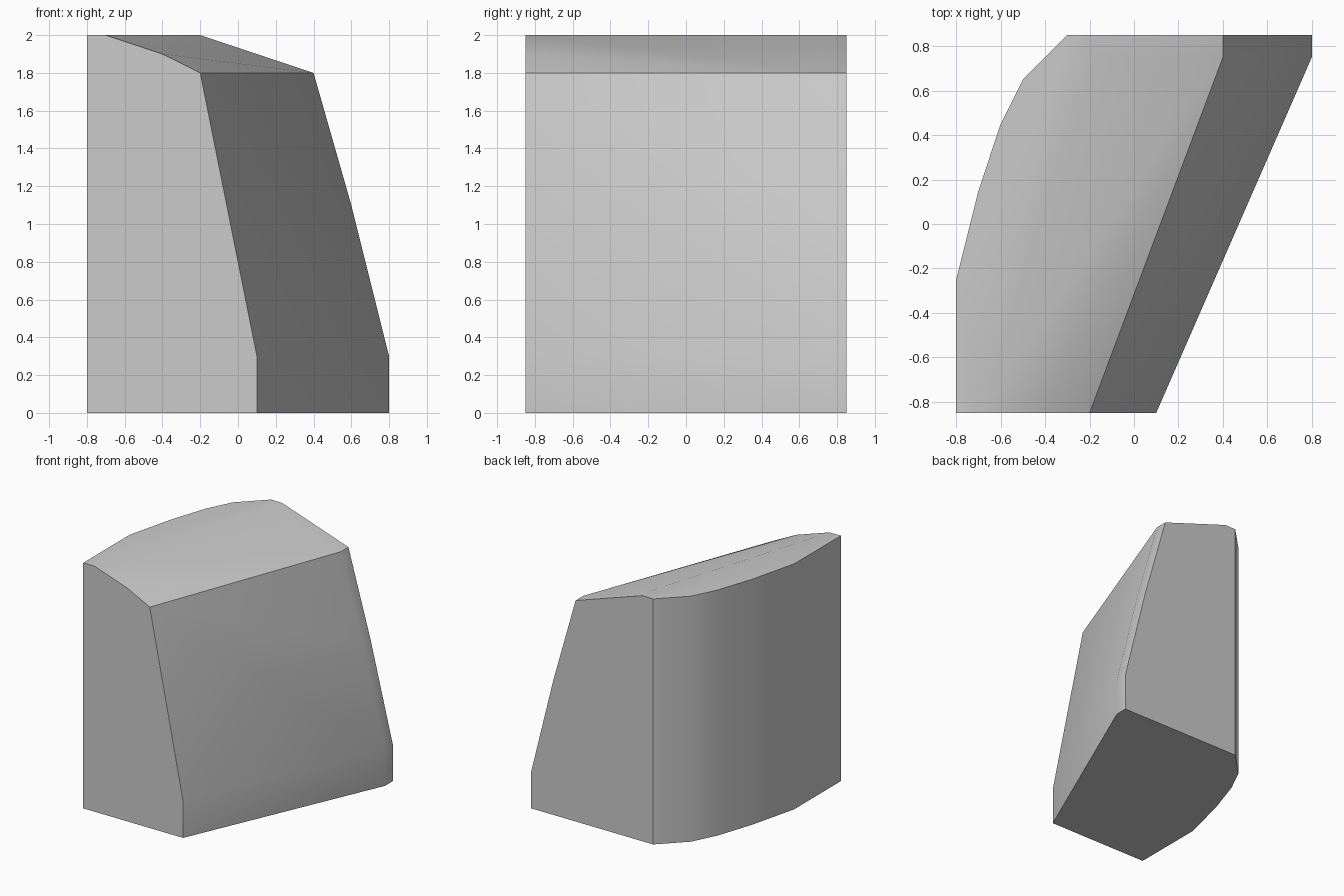
import bpy
import bmesh
import math

cube = bpy.data.objects.get("Cube")
if cube:
    bpy.data.objects.remove(cube, do_unlink=True)

HEIGHT = 2.0
FRONT, SHOULDER, BACK = -0.85, 0.75, 0.85

# One plain grey for the whole block
grey = bpy.data.materials.new("plain grey")
grey.use_nodes = True
colour = (0.6, 0.6, 0.6, 1.0)
grey.diffuse_color = colour
grey.node_tree.nodes["Principled BSDF"].inputs["Base Color"].default_value = colour

# Upright curved wall on the -x side, as a plan (x, y)
curved_wall = [(-0.8, FRONT), (-0.8, -0.25), (-0.7, 0.15),
               (-0.6, 0.45), (-0.5, 0.65), (-0.3, BACK)]
# Sloping side as sections (x, z), from the crown down to the floor
front_section = [(-0.7, HEIGHT), (-0.4, 1.9), (-0.2, 1.8), (0.1, 0.3), (0.1, 0)]
back_section = [(-0.2, HEIGHT), (0.4, 1.8), (0.6, 1.1), (0.8, 0.3), (0.8, 0)]

points = [(x, y, z) for x, y in curved_wall for z in (0, HEIGHT)]
points += [(x, FRONT, z) for x, z in front_section]
points += [(x, y, z) for y in (SHOULDER, BACK) for x, z in back_section]

# Skin the sections into one convex block and merge the flat faces
bm = bmesh.new()
for p in points:
    bm.verts.new(p)
bmesh.ops.convex_hull(bm, input=bm.verts[:])
bmesh.ops.dissolve_limit(bm, angle_limit=math.radians(0.1),
                         verts=bm.verts[:], edges=bm.edges[:])
bmesh.ops.recalc_face_normals(bm, faces=bm.faces[:])

mesh = bpy.data.meshes.new("skewed_block")
bm.to_mesh(mesh)
bm.free()
mesh.materials.append(grey)
block = bpy.data.objects.new("skewed_block", mesh)
bpy.context.collection.objects.link(block)

# Soft folds, crisp outer edges
bpy.ops.object.select_all(action='DESELECT')
block.select_set(True)
bpy.context.view_layer.objects.active = block
bpy.ops.object.shade_smooth_by_angle(angle=math.radians(30))
